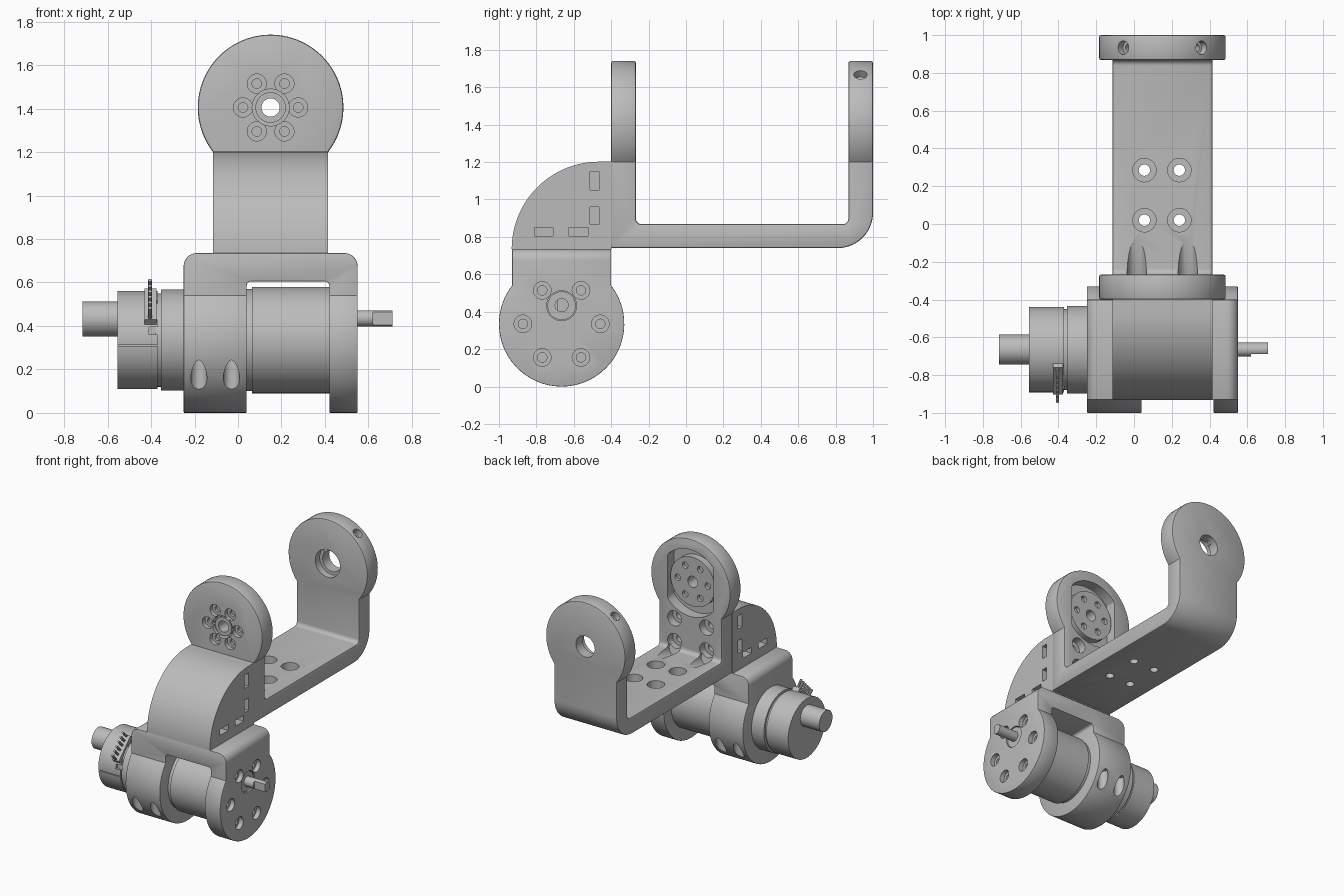
import bpy, bmesh, math
from mathutils import Vector

cube = bpy.data.objects.get("Cube")
if cube:
    bpy.data.objects.remove(cube, do_unlink=True)

grey = bpy.data.materials.new("plain grey")
grey.use_nodes = True
GREY = (0.5, 0.5, 0.5, 1)
grey.diffuse_color = GREY
grey.node_tree.nodes["Principled BSDF"].inputs["Base Color"].default_value = GREY


def make(name, bm):
    bmesh.ops.recalc_face_normals(bm, faces=bm.faces[:])
    me = bpy.data.meshes.new(name)
    bm.to_mesh(me)
    bm.free()
    me.materials.append(grey)
    ob = bpy.data.objects.new(name, me)
    bpy.context.collection.objects.link(ob)
    return ob


def prism(name, pts, axis, lo, hi):
    """Extrude a 2D outline along x (points are y,z) or along y (points are x,z)."""
    bm = bmesh.new()
    place = (lambda p, d: (d, p[0], p[1])) if axis == 'x' else (lambda p, d: (p[0], d, p[1]))
    a = [bm.verts.new(place(p, lo)) for p in pts]
    b = [bm.verts.new(place(p, hi)) for p in pts]
    bm.faces.new(a)
    bm.faces.new(b)
    for i in range(len(pts)):
        j = (i + 1) % len(pts)
        bm.faces.new((a[i], a[j], b[j], b[i]))
    return make(name, bm)


def box(name, x0, x1, y0, y1, z0, z1):
    return prism(name, [(y0, z0), (y1, z0), (y1, z1), (y0, z1)], 'x', x0, x1)


def cyl(name, p, q, r, n=48):
    p, q = Vector(p), Vector(q)
    bm = bmesh.new()
    bmesh.ops.create_cone(bm, cap_ends=True, segments=n, radius1=r, radius2=r, depth=(q - p).length)
    bm.transform((q - p).to_track_quat('Z', 'Y').to_matrix().to_4x4())
    bmesh.ops.translate(bm, verts=bm.verts[:], vec=(p + q) / 2)
    return make(name, bm)


def apply_mod(ob, kind, **settings):
    m = ob.modifiers.new("mod", kind)
    for k, v in settings.items():
        setattr(m, k, v)
    bpy.context.view_layer.objects.active = ob
    bpy.ops.object.modifier_apply(modifier=m.name)


def cut(ob, cutter, op='DIFFERENCE'):
    apply_mod(ob, 'BOOLEAN', object=cutter, operation=op, solver='EXACT')
    bpy.data.objects.remove(cutter, do_unlink=True)


def drill(ob, p, q, r):
    cut(ob, cyl("cutter", p, q, r, 32))


def soften(ob, w=0.012):
    apply_mod(ob, 'BEVEL', width=w, segments=2, limit_method='ANGLE', angle_limit=math.radians(50))


def arc(cu, cv, r, a0, a1, n):
    return [(cu + r * math.cos(math.radians(a0 + (a1 - a0) * i / n)),
             cv + r * math.sin(math.radians(a0 + (a1 - a0) * i / n))) for i in range(n + 1)]


def keyhole(cu, cv, r, half, end):
    """Disc with a straight neck running up or down to the height end."""
    t = math.degrees(math.acos(half / r))
    if end > cv:
        return arc(cu, cv, r, t, t - 360 + (180 - 2 * t), 72) + [(cu - half, end), (cu + half, end)]
    return arc(cu, cv, r, -t, 180 + t, 72) + [(cu - half, end), (cu + half, end)]


R, HALF = 0.335, 0.265
MY, MZ = -0.665, 0.335      # motor axis
CX, CZ = 0.15, 1.405        # upper joint axis
SIX = [math.radians(60 * i) for i in range(6)]

# Motor mount: two cheeks joined by a bridge with rounded top corners
mount = prism("motor_mount", keyhole(MY, MZ, R, HALF, 0.735), 'x', -0.25, 0.55)
outline = [(-0.25, -0.1), (0.55, -0.1)] + arc(0.49, 0.675, 0.06, 0, 90, 8) + arc(-0.19, 0.675, 0.06, 90, 180, 8)
cut(mount, prism("cutter", outline, 'y', -1.2, 0), 'INTERSECT')
gap = [(0.04, -0.1), (0.42, -0.1)] + arc(0.40, 0.585, 0.02, 0, 90, 4) + arc(0.06, 0.585, 0.02, 90, 180, 4)
cut(mount, prism("cutter", gap, 'y', -1.2, 0))
soften(mount)
for a in SIX:
    y, z = MY + 0.207 * math.cos(a), MZ + 0.207 * math.sin(a)
    drill(mount, (0.515, y, z), (0.6, y, z), 0.047)
    drill(mount, (0.46, y, z), (0.6, y, z), 0.025)
drill(mount, (0.40, MY, 0.432), (0.6, MY, 0.432), 0.08)
# Access grooves low on the wide cheek, front and back
for x in (-0.18, -0.03):
    for s in (-1, 1):
        drill(mount, (x, MY + s * 0.285, -0.1), (x, MY + s * 0.285, 0.26), 0.037)

# Motor, gearbox, encoder and shafts
motor = cyl("motor_body", (0.065, MY, MZ), (0.425, MY, MZ), 0.245, 96)
cyl("motor_collar", (0.03, MY, MZ), (0.075, MY, MZ), 0.235, 96)
cyl("rear_housing", (-0.355, MY, MZ), (-0.24, MY, MZ), 0.232, 96)
cyl("encoder_neck", (-0.38, MY, MZ), (-0.34, MY, MZ), 0.215, 96)
encoder = cyl("encoder_cap", (-0.555, MY, MZ), (-0.37, MY, MZ), 0.226, 96)
cut(encoder, box("cutter", -0.43, -0.3, -0.95, -0.80, 0.43, 0.60))
cut(encoder, box("cutter", -0.41, -0.35, -0.95, -0.87, 0.36, 0.395))
for z in (0.31, 0.43):
    cut(encoder, box("cutter", -0.6, -0.3, -0.95, -0.875, z - 0.003, z + 0.003))
cyl("rear_shaft", (-0.715, MY, 0.432), (-0.54, MY, 0.432), 0.08)
cyl("output_boss", (0.42, MY, 0.432), (0.542, MY, 0.432), 0.076)
shaft = cyl("output_shaft", (0.5, MY, 0.435), (0.71, MY, 0.435), 0.037)
cut(shaft, box("cutter", 0.62, 0.8, MY - 0.1, MY - 0.022, 0.3, 0.6))

# Connector pins: a slanted row beside the encoder
for i in range(6):
    t = -0.09 + 0.036 * i
    k = math.sqrt(0.5)
    ends = [(-0.405, MY - k * (d - t), MZ + k * (d + t)) for d in (0.16, 0.30)]
    cyl("connector_pin", ends[0], ends[1], 0.009, 8)
k = math.sqrt(0.5)
mid = [(d, t) for d, t in ((0.17, -0.1), (0.235, -0.1), (0.235, 0.1), (0.17, 0.1))]
prism("connector_block", [(MY - k * (d - t), MZ + k * (d + t)) for d, t in mid], 'x', -0.43, -0.375)

# Fork: U-shaped strap trimmed to round-ended arms
strap = ([(-0.40, 1.9), (-0.40, 0.74)] + arc(0.81, 0.93, 0.19, -90, 0, 16) + [(1.0, 1.9), (0.868, 1.9)]
         + arc(0.838, 0.898, 0.03, 0, -90, 6) + arc(-0.238, 0.898, 0.03, 270, 180, 6) + [(-0.268, 1.9)])
fork = prism("fork", strap, 'x', -0.4, 0.7)
cut(fork, prism("cutter", keyhole(CX, CZ, R, HALF, 0.5), 'y', -0.6, 1.2), 'INTERSECT')
soften(fork, 0.01)
# Plate holes
for x in (0.055, 0.24):
    for y in (0.02, 0.285):
        drill(fork, (x, y, 0.81), (x, y, 1.0), 0.062)
        drill(fork, (x, y, 0.6), (x, y, 1.0), 0.03)
# Front arm: bolt holes with slanted tool grooves
for x in (0.015, 0.285):
    for z in (0.925, 1.10):
        drill(fork, (x, -0.33, z), (x, -0.2, z), 0.058)
        drill(fork, (x, -0.5, z), (x, -0.2, z), 0.027)
    drill(fork, (x, -0.28, 0.868), (x, 0.1, 0.968), 0.052)
# Front arm: horn pocket and bolt circle
pocket = [(max(CX - 0.195, min(CX + 0.195, u)), v) for u, v in arc(CX, CZ, 0.255, 2, 358, 60)]
cut(fork, prism("cutter", pocket, 'y', -0.35, -0.2))
drill(fork, (CX, -0.5, CZ), (CX, -0.2, CZ), 0.085)
for a in SIX:
    x, z = CX + 0.127 * math.cos(a), CZ + 0.127 * math.sin(a)
    drill(fork, (x, -0.5, z), (x, -0.37, z), 0.044)
    drill(fork, (x, -0.5, z), (x, -0.2, z), 0.022)
# Back arm: stepped bearing bore and two radial set-screw holes
drill(fork, (CX, 0.8, CZ), (CX, 1.1, CZ), 0.08)
drill(fork, (CX, 0.8, CZ), (CX, 0.92, CZ), 0.105)
for s in (-1, 1):
    u = Vector((s * 0.62, 0, 0.785))
    c = Vector((CX, 0.933, CZ))
    drill(fork, c + u * 0.29, c + u * 0.4, 0.036)
    drill(fork, c + u * 0.05, c + u * 0.4, 0.02)

# Drive horn in the pocket
horn = cyl("drive_horn", (CX, -0.348, CZ), (CX, -0.295, CZ), 0.187, 72)
cut(horn, cyl("cutter", (CX, -0.39, CZ), (CX, -0.34, CZ), 0.07), 'UNION')
drill(horn, (CX, -0.5, CZ), (CX, -0.2, CZ), 0.042)
for a in SIX:
    x, z = CX + 0.127 * math.cos(a), CZ + 0.127 * math.sin(a)
    drill(horn, (x, -0.32, z), (x, -0.2, z), 0.024)

# Quarter-round block tying the fork to the motor mount, with nut slots on both sides
block = prism("quarter_block", arc(-0.465, 0.735, 0.467, 180, 90, 32) + [(-0.398, 1.202), (-0.398, 0.735)],
              'x', CX - HALF, CX + HALF)
slots = [(-0.81, -0.71, 0.805, 0.85), (-0.625, -0.525, 0.805, 0.85),
         (-0.512, -0.465, 1.05, 1.15), (-0.512, -0.465, 0.865, 0.96)]
for y0, y1, z0, z1 in slots:
    for x in (CX - HALF, CX + HALF):
        cut(block, box("cutter", x - 0.14, x + 0.14, y0, y1, z0, z1))

# Smooth curved faces, keep edges sharp
bpy.ops.object.select_all(action='DESELECT')
for ob in bpy.context.scene.objects:
    if ob.type == 'MESH':
        ob.select_set(True)
        bpy.context.view_layer.objects.active = ob
bpy.ops.object.shade_smooth_by_angle(angle=math.radians(30))
